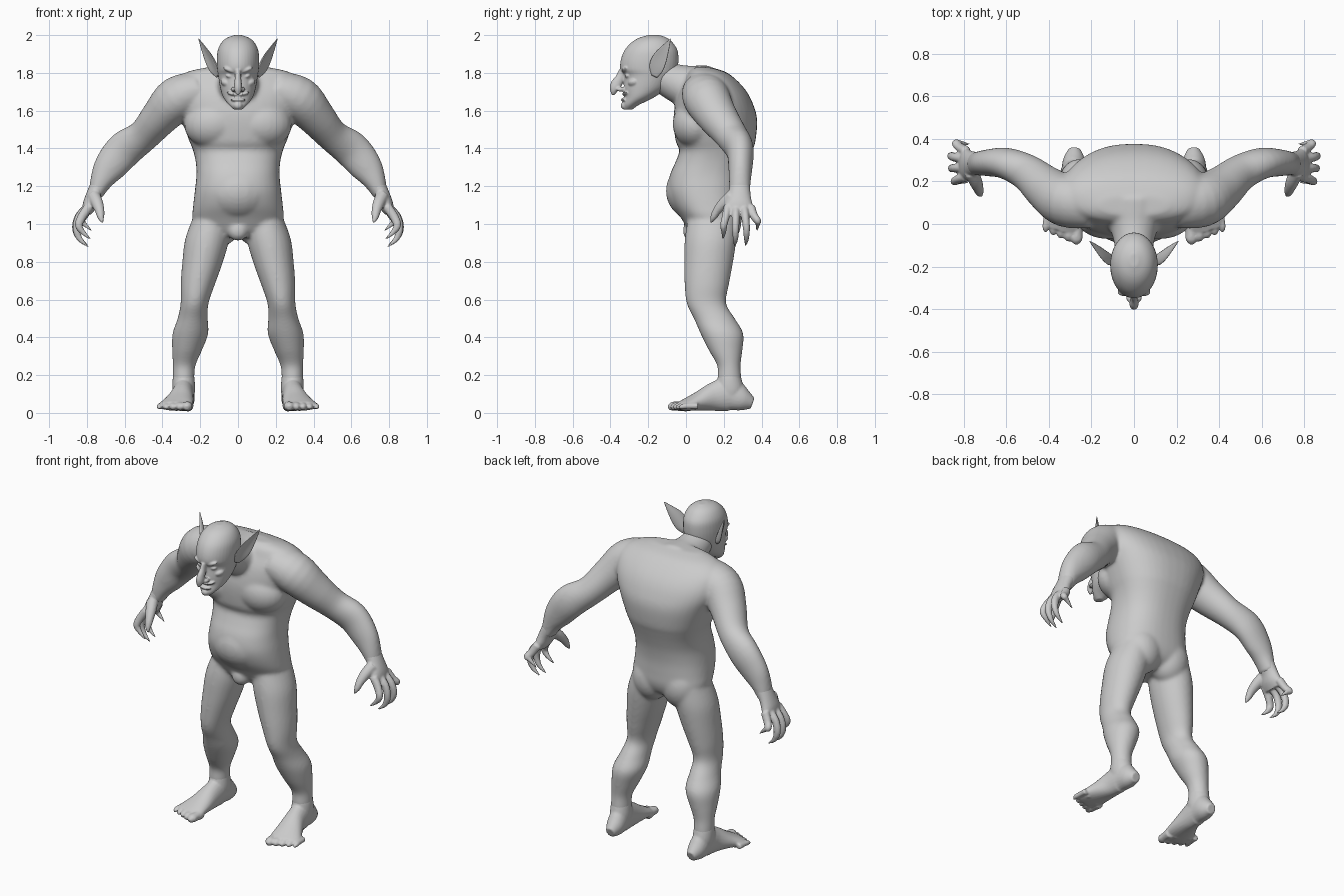
import bpy, bmesh, math
from mathutils import Vector, Matrix

X, Y, Z = Vector((1, 0, 0)), Vector((0, 1, 0)), Vector((0, 0, 1))
skin = bpy.data.materials.new("grey_skin")
skin.diffuse_color = (0.6, 0.6, 0.6, 1)


def spline(pts, steps=4):
    """Catmull-Rom interpolation of tuples."""
    out = []
    for i in range(len(pts) - 1):
        p = [pts[max(0, min(len(pts) - 1, i + k))] for k in (-1, 0, 1, 2)]
        for s in range(steps):
            t = s / steps
            out.append([0.5 * (2 * b + (c - a) * t + (2 * a - 5 * b + 4 * c - d) * t * t
                               + (3 * b - a - 3 * c + d) * t ** 3) for a, b, c, d in zip(*p)])
    return out + [list(pts[-1])]


def loft(bm, pts, side, axis=None, power=2.0, mirror=True, bend=0.0, n=24):
    """Tube through (x, y, z, ra, rb); rb lies along 'side', ra across it."""
    pts = spline(pts)
    for sign in ((1, -1) if mirror else (1,)):
        rings = []
        for i, p in enumerate(pts):
            c = Vector(p[:3])
            t = axis or (Vector(pts[min(i + 1, len(pts) - 1)][:3]) - Vector(pts[max(i - 1, 0)][:3])).normalized()
            v = (side - t * side.dot(t)).normalized()
            u = v.cross(t)
            ring = []
            for k in range(n):
                a = 2 * math.pi * k / n
                ca, sa = math.cos(a), math.sin(a)
                ca = math.copysign(abs(ca) ** (2 / power), ca)
                sa = math.copysign(abs(sa) ** (2 / power), sa)
                q = c + u * (max(p[3], .002) * ca + bend * p[4] * sa * sa) + v * max(p[4], .002) * sa
                ring.append(bm.verts.new((q.x * sign, q.y, q.z)))
            rings.append(ring)
        for r0, r1 in zip(rings, rings[1:]):
            for k in range(n):
                bm.faces.new((r0[k], r0[(k + 1) % n], r1[(k + 1) % n], r1[k]))
        bm.faces.new(rings[0])
        bm.faces.new(rings[-1])


def stack(bm, rows, power):
    """Horizontal sections (z, half width, front y, back y)."""
    loft(bm, [(0, (f + b) / 2, z, w, (b - f) / 2) for z, w, f, b in rows], Y, Z, power, False, n=40)


def blob(bm, c, r, tilt=0.0, mirror=True):
    """Ellipsoid, tilted about y and mirrored across x."""
    for s in ((1, -1) if mirror else (1,)):
        m = Matrix.Translation((c[0] * s, c[1], c[2])) @ Matrix.Rotation(tilt * s, 4, 'Y') @ Matrix.Diagonal((*r, 1))
        bmesh.ops.create_uvsphere(bm, u_segments=24, v_segments=16, radius=1, matrix=m)


def finish(name, bm, voxel=0.0, smooth=0):
    bmesh.ops.recalc_face_normals(bm, faces=bm.faces)
    for f in bm.faces:
        f.smooth = True
    me = bpy.data.meshes.new(name)
    bm.to_mesh(me)
    bm.free()
    me.materials.append(skin)
    ob = bpy.data.objects.new(name, me)
    bpy.context.collection.objects.link(ob)
    if voxel:  # fuse the overlapping forms into one skin
        m = ob.modifiers.new("fuse", 'REMESH')
        m.mode, m.voxel_size, m.use_smooth_shade = 'VOXEL', voxel, True
        m = ob.modifiers.new("soften", 'SMOOTH')
        m.factor, m.iterations = 0.5, smooth


# Body: torso, belly, chest, buttocks, neck, arms and legs
bm = bmesh.new()
stack(bm, [(.93, .13, .04, .2), (.97, .2, .01, .265), (1.03, .24, -.025, .293), (1.1, .237, -.07, .297),
           (1.18, .228, -.095, .3), (1.26, .22, -.085, .313), (1.33, .224, -.055, .333), (1.39, .238, -.035, .353),
           (1.44, .258, -.055, .368), (1.55, .3, -.066, .377), (1.63, .335, -.058, .357), (1.7, .345, -.04, .322),
           (1.76, .33, -.01, .27), (1.805, .27, .01, .21), (1.83, .16, .04, .13)], 2.35)
blob(bm, (0, .07, 1.175), (.2, .177, .165), mirror=False)
blob(bm, (.125, .05, 1.53), (.16, .121, .13), .1)
blob(bm, (.1, .185, 1.02), (.12, .11, .14))
blob(bm, (0, .028, .965), (.055, .045, .055), mirror=False)
loft(bm, [(0, .12, 1.72, .16, .12), (0, .02, 1.725, .13, .115), (0, -.06, 1.75, .1, .1), (0, -.15, 1.79, .085, .08)],
     Z, mirror=False)
loft(bm, [(.2, .1, 1.71, .1, .12), (.32, .11, 1.663, .12, .125), (.41, .165, 1.57, .102, .108),
          (.5, .24, 1.468, .086, .087), (.6, .285, 1.395, .098, .074), (.68, .288, 1.3, .086, .064),
          (.725, .285, 1.225, .06, .058), (.755, .285, 1.15, .037, .054)], Y)
loft(bm, [(.14, .14, 1.03, .1, .13), (.163, .13, .92, .117, .137), (.187, .12, .8, .108, .13),
          (.213, .11, .68, .091, .118), (.23, .108, .58, .074, .105), (.24, .15, .5, .08, .109),
          (.252, .19, .42, .095, .114), (.27, .21, .33, .079, .089), (.285, .227, .25, .06, .062),
          (.288, .23, .18, .057, .064), (.288, .235, .08, .052, .06)], Y, Z)
finish("body", bm, .009, 14)

# Head: skull with jaw, brows, eyes, cheeks, nose, lips and chin
bm = bmesh.new()
stack(bm, [(1.605, .02, -.33, -.285), (1.63, .048, -.333, -.25), (1.67, .078, -.325, -.17), (1.72, .094, -.33, -.1),
           (1.785, .105, -.328, -.06), (1.82, .11, -.348, -.045), (1.87, .112, -.345, -.04), (1.92, .107, -.325, -.045),
           (1.96, .088, -.29, -.07), (1.985, .06, -.25, -.1), (2.0, .02, -.2, -.14)], 2.0)
blob(bm, (.04, -.32, 1.814), (.04, .021, .013), -.35)
blob(bm, (.045, -.307, 1.782), (.021, .016, .01), -.25)
blob(bm, (.058, -.274, 1.745), (.036, .034, .022), -.4)
loft(bm, [(0, -.335, 1.815, .015, .022), (0, -.345, 1.785, .015, .026), (0, -.363, 1.755, .019, .032),
          (0, -.374, 1.725, .022, .03), (0, -.382, 1.7, .017, .018), (0, -.386, 1.683, .007, .008)], Y, Z, mirror=False)
blob(bm, (.022, -.345, 1.713), (.015, .022, .013))
blob(bm, (.026, -.32, 1.688), (.036, .018, .009), -.25)
blob(bm, (0, -.328, 1.658), (.04, .018, .01), mirror=False)
blob(bm, (0, -.322, 1.627), (.025, .024, .022), mirror=False)
finish("head", bm, .0045, 6)

# Ears: long pointed leaves, cupped toward the front
bm = bmesh.new()
loft(bm, [(.1, -.165, 1.785, .012, .02), (.122, -.152, 1.83, .012, .042), (.148, -.132, 1.88, .01, .041),
          (.178, -.107, 1.93, .007, .024), (.208, -.082, 1.98, .002, .002)],
     Vector((-.5, -.85, 0)), bend=-.3)
finish("ears", bm)

# Hands: wrist and palm, four hooked fingers and a thumb
bm = bmesh.new()
loft(bm, [(.735, .285, 1.205, .047, .054), (.765, .283, 1.15, .04, .06), (.785, .28, 1.1, .038, .074),
          (.803, .28, 1.06, .026, .074)], Y)
for y0, y1, x1, zt in ((.222, .2, .835, .92), (.265, .262, .847, .88), (.308, .32, .85, .885), (.343, .38, .83, .965)):
    zm = 1.07 - (1.07 - zt) * .5
    loft(bm, [(.79, y0, 1.09, .026, .024), (x1 - .01, (y0 + y1) / 2, 1.04, .024, .021), (x1 + .008, y1, zm, .021, .019),
              (x1 - .01, y1, zt + .04, .015, .014), (x1 - .055, y1 - .004, zt, .004, .004)], Y, n=12)
loft(bm, [(.765, .245, 1.15, .035, .034), (.745, .2, 1.11, .032, .03), (.732, .165, 1.07, .025, .023),
          (.726, .145, 1.035, .018, .017), (.717, .13, 1.005, .004, .004)], Y, n=12)
finish("hands", bm, .006, 3)

# Feet: ankle, sole and instep with five toes
bm = bmesh.new()
loft(bm, [(.287, .229, .225, .05, .053), (.288, .23, .18, .058, .064), (.287, .232, .12, .06, .075),
          (.287, .235, .07, .05, .06)], Y, Z)
loft(bm, [(.28, .352, .05, .028, .03), (.282, .3, .07, .052, .062), (.287, .23, .098, .056, .09),
          (.294, .15, .085, .06, .077), (.31, .07, .062, .077, .052), (.328, .005, .044, .092, .034),
          (.337, -.03, .036, .088, .024)], Z)
for i in range(5):
    r = .03 - .003 * i
    x, y = .268 + .036 * i, -.072 + .014 * i
    loft(bm, [(x - .004, y + .08, .036, r, r), (x, y + .03, .036, r * .9, r * .85), (x + .003, y, .034, r * .95, r * .8),
              (x + .004, y - .022, .026, r * .4, r * .4)], Z, n=12)
finish("feet", bm, .006, 4)
